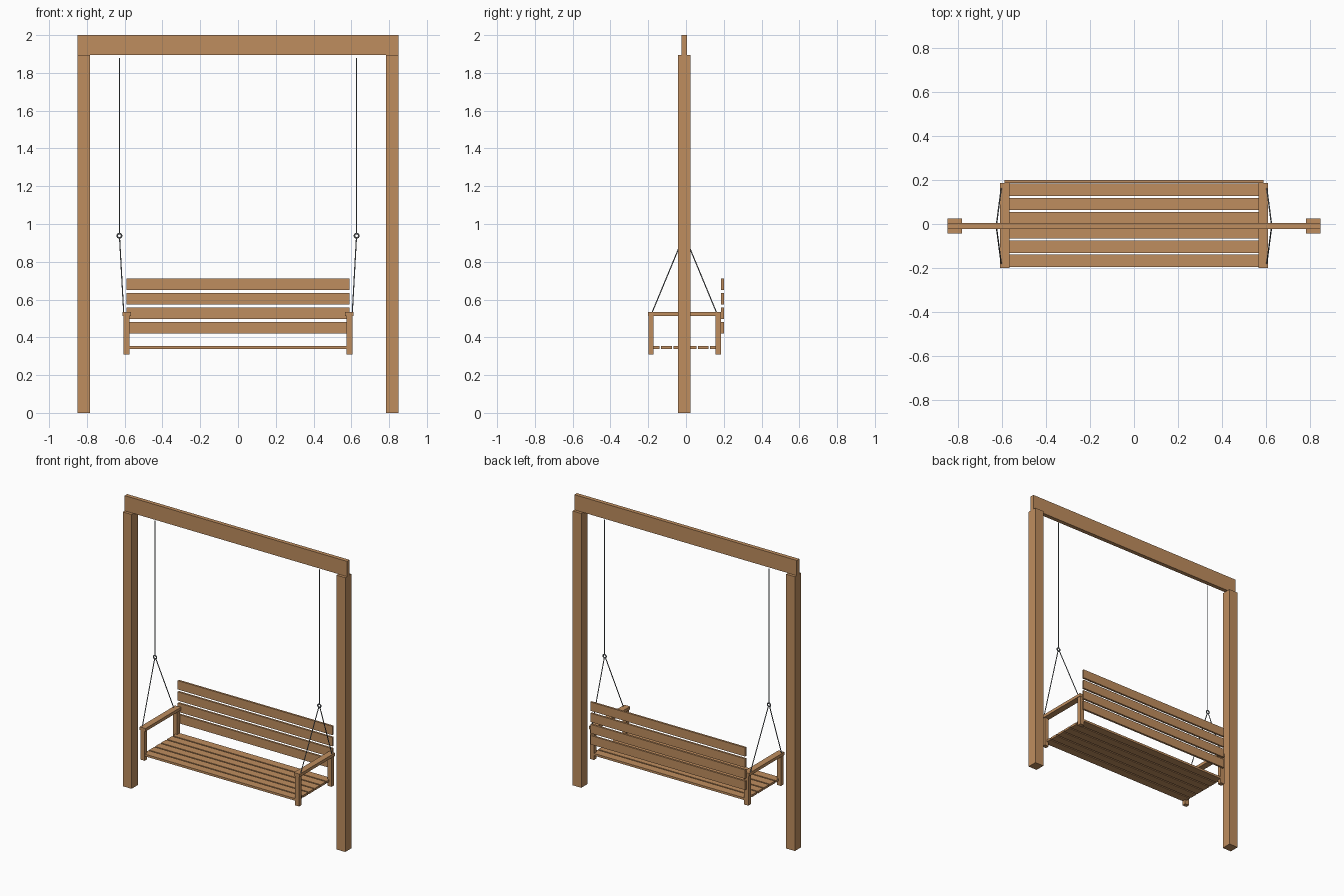
import bpy
from mathutils import Vector

if "Cube" in bpy.data.objects:
    bpy.data.objects.remove(bpy.data.objects["Cube"])


def material(name, rgb):
    m = bpy.data.materials.new(name)
    m.diffuse_color = (*rgb, 1)
    m.use_nodes = True
    m.node_tree.nodes["Principled BSDF"].inputs["Base Color"].default_value = m.diffuse_color
    return m


WOOD = material("warm wood", (0.52, 0.268, 0.113))
METAL = material("grey metal", (0.21, 0.23, 0.25))
YC = -0.009  # frame centre line in y


def box(name, x, y, z):
    """Box from (min, max) ranges."""
    bpy.ops.mesh.primitive_cube_add(size=1)
    o = bpy.context.object
    o.name = name
    for v in o.data.vertices:
        v.co = [r[0] if c < 0 else r[1] for c, r in zip(v.co, (x, y, z))]
    o.data.materials.append(WOOD)
    return o


def cable(name, a, b, r=0.003):
    a, b = Vector(a), Vector(b)
    bpy.ops.mesh.primitive_cylinder_add(vertices=12, radius=r, depth=(b - a).length,
                                        location=(a + b) / 2)
    o = bpy.context.object
    o.name = name
    o.rotation_euler = (b - a).to_track_quat('Z', 'Y').to_euler()
    o.data.materials.append(METAL)
    bpy.ops.object.shade_smooth_by_angle()


# Top beam
box("top_beam", (-0.85, 0.85), (YC - 0.014, YC + 0.014), (1.895, 2.0))

for s, side in ((-1, "left"), (1, "right")):
    def span(a, b):
        return tuple(sorted((s * a, s * b)))

    # Frame post
    box(side + "_post", span(0.783, 0.85), (YC - 0.034, YC + 0.034), (0, 1.895))
    # Armrest with front and back legs
    box(side + "_armrest", span(0.567, 0.611), (-0.2, 0.186), (0.513, 0.534))
    box(side + "_front_leg", span(0.574, 0.606), (-0.199, -0.171), (0.309, 0.513))
    box(side + "_back_leg", span(0.574, 0.606), (0.156, 0.185), (0.309, 0.513))
    # Hanging cable, ring and the two splayed cables
    cable(side + "_main_cable", (s * 0.628, YC, 0.95), (s * 0.628, YC, 1.88))
    bpy.ops.mesh.primitive_torus_add(location=(s * 0.628, YC, 0.938),
                                     rotation=(1.5708, 0, 0), major_radius=0.0115,
                                     minor_radius=0.0042, major_segments=24, minor_segments=10)
    ring = bpy.context.object
    ring.name = side + "_ring"
    ring.data.materials.append(METAL)
    bpy.ops.object.shade_smooth_by_angle()
    for d, end in ((-1, "front"), (1, "back")):
        cable(f"{side}_{end}_cable", (s * 0.627, YC + d * 0.006, 0.928),
              (s * 0.605, YC + d * 0.172, 0.528))

# Seat slats
for i in range(6):
    y = -0.196 + i * 0.0648
    box(f"seat_slat_{i + 1}", (-0.588, 0.588), (y, y + 0.056), (0.339, 0.354))

# Backrest slats
for i in range(4):
    z = 0.419 + i * 0.0772
    box(f"back_slat_{i + 1}", (-0.591, 0.591), (0.186, 0.2), (z, z + 0.061))
